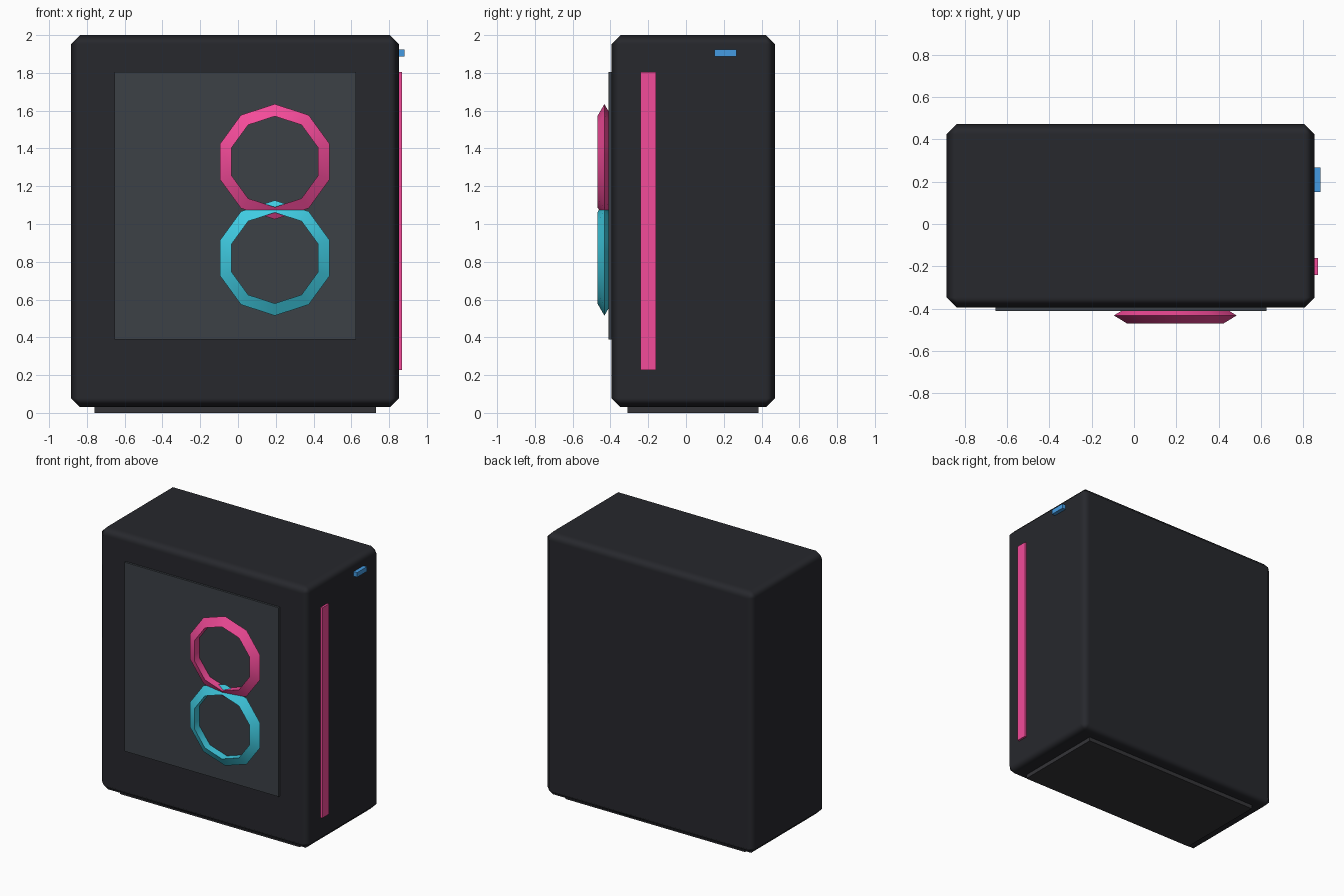
import bpy
from math import radians

if "Cube" in bpy.data.objects:
    bpy.data.objects.remove(bpy.data.objects["Cube"])


def material(name, rgb):
    m = bpy.data.materials.new(name)
    m.diffuse_color = (*rgb, 1)
    m.use_nodes = True
    m.node_tree.nodes["Principled BSDF"].inputs["Base Color"].default_value = m.diffuse_color
    return m


black = material("black", (0.020, 0.021, 0.026))
glass = material("smoked_glass", (0.045, 0.053, 0.062))
foot_grey = material("foot_grey", (0.035, 0.035, 0.04))
pink = material("pink", (0.90, 0.07, 0.32))
cyan = material("cyan", (0.05, 0.60, 0.76))
blue = material("blue", (0.06, 0.33, 0.76))


def box(name, x, y, z, mat):
    """Box from its (min, max) extents on each axis."""
    bpy.ops.mesh.primitive_cube_add(
        size=1, location=[(a + b) / 2 for a, b in (x, y, z)])
    ob = bpy.context.object
    ob.name = name
    ob.scale = [b - a for a, b in (x, y, z)]
    bpy.ops.object.transform_apply(location=False, rotation=False, scale=True)
    ob.data.materials.append(mat)
    return ob


def ring(name, z, mat):
    """Ten-sided fan ring with a triangular section, a corner at the top."""
    bpy.ops.mesh.primitive_torus_add(
        major_segments=10, minor_segments=3,
        major_radius=0.262, minor_radius=0.043,
        location=(0.195, -0.432, z), rotation=(radians(90), radians(90), 0))
    ob = bpy.context.object
    ob.name = name
    ob.data.materials.append(mat)
    bpy.ops.object.shade_smooth_by_angle(angle=radians(40))


# Chamfered case
case = box("case", (-0.885, 0.853), (-0.395, 0.472), (0.03, 2.0), black)
bpy.ops.object.shade_smooth()
bevel = case.modifiers.new("chamfer", 'BEVEL')
bevel.width = 0.048
bevel.segments = 1
bevel.harden_normals = True

# Base and front window
box("base_foot", (-0.76, 0.73), (-0.31, 0.385), (0.0, 0.06), foot_grey)
box("front_window", (-0.655, 0.625), (-0.41, -0.38), (0.388, 1.805), glass)

# Fan rings
ring("upper_fan_ring", 1.33, pink)
ring("lower_fan_ring", 0.82, cyan)

# Light strip and power button on the right side
box("light_strip", (0.835, 0.868), (-0.24, -0.16), (0.228, 1.805), pink)
box("power_button", (0.835, 0.882), (0.152, 0.268), (1.888, 1.923), blue)
